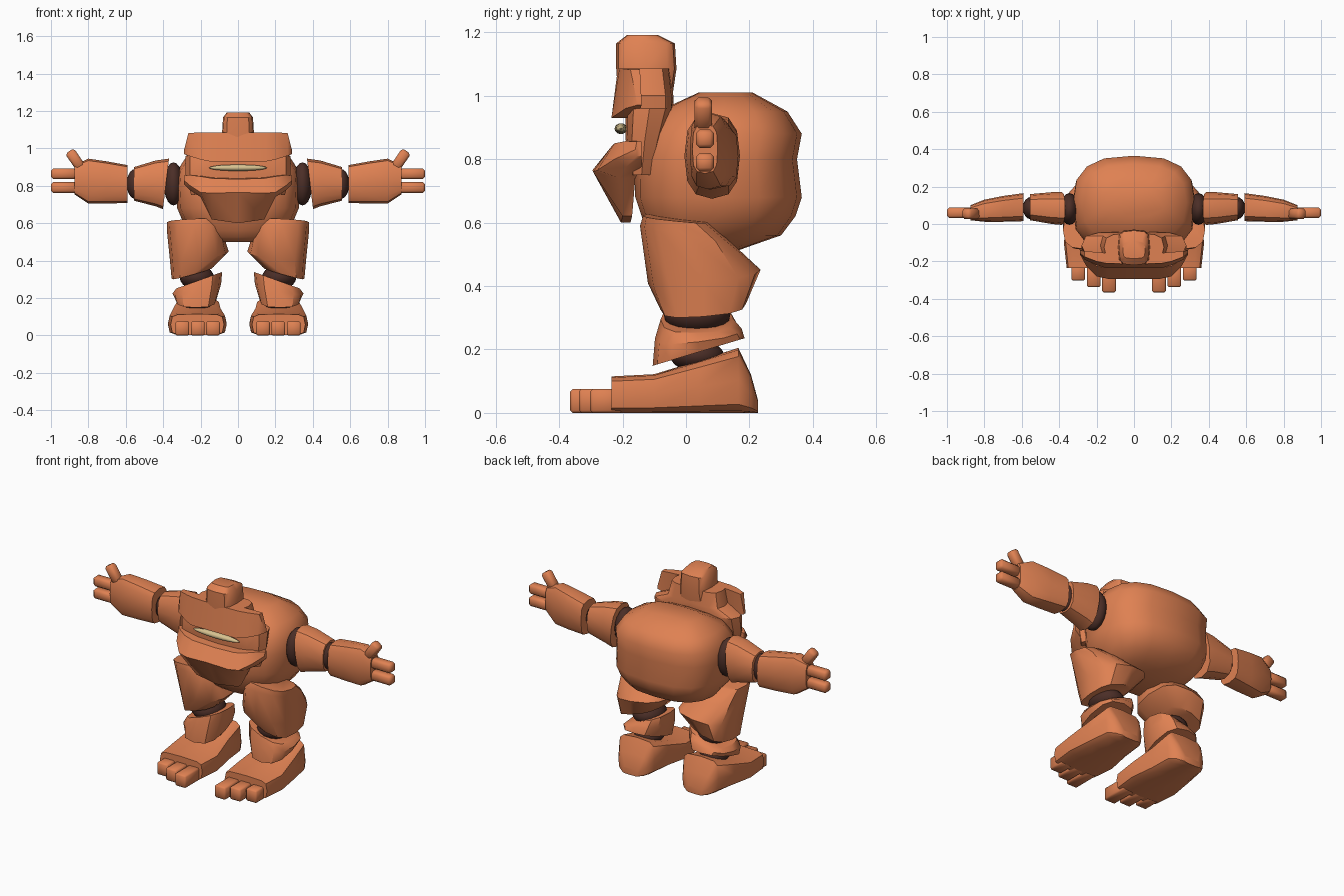
import bpy, bmesh, math
from mathutils import Matrix


def material(name, rgb):
    m = bpy.data.materials.new(name)
    m.diffuse_color = (*rgb, 1)
    return m


CLAY = material("clay_orange", (0.74, 0.22, 0.085))
DARK = material("dark_brown", (0.07, 0.027, 0.02))
TOOTH = material("tooth_cream", (0.68, 0.54, 0.28))
PLACE = {'x': lambda p, u, v: (p, u, v),
         'y': lambda p, u, v: (u, p, v),
         'z': lambda p, u, v: (u, v, p)}


def finish(name, bm, mat, mirror, angle=38):
    bmesh.ops.recalc_face_normals(bm, faces=bm.faces)
    me = bpy.data.meshes.new(name)
    bm.to_mesh(me)
    bm.free()
    me.materials.append(mat)
    ob = bpy.data.objects.new(name, me)
    bpy.context.collection.objects.link(ob)
    bpy.ops.object.select_all(action='DESELECT')
    ob.select_set(True)
    bpy.context.view_layer.objects.active = ob
    bpy.ops.object.shade_smooth_by_angle(angle=math.radians(angle))
    if mirror:
        ob.modifiers.new("mirror", 'MIRROR').use_mirror_merge = False
    return ob


def skin(name, rings, mat=CLAY, mirror=False, angle=38):
    """Bridge equal-length point rings and cap both ends."""
    bm = bmesh.new()
    rows = [[bm.verts.new(p) for p in r] for r in rings]
    n = len(rows[0])
    for a, b in zip(rows, rows[1:]):
        for i in range(n):
            bm.faces.new((a[i], a[(i + 1) % n], b[(i + 1) % n], b[i]))
    bm.faces.new(rows[0])
    bm.faces.new(rows[-1])
    return finish(name, bm, mat, mirror, angle)


def loft(name, axis, sections, n=12, e=3.0, **kw):
    """Sections: position, u0, u1, v0, v1, then optional slopes along u and v."""
    rings = []
    for p, u0, u1, v0, v1, *tilt in sections:
        tu, tv = tilt or (0, 0)
        ring = []
        for i in range(n):
            c, s = (f(math.tau * i / n) for f in (math.cos, math.sin))
            du = (u1 - u0) / 2 * math.copysign(abs(c) ** (2 / e), c)
            dv = (v1 - v0) / 2 * math.copysign(abs(s) ** (2 / e), s)
            ring.append(PLACE[axis](p + tu * du + tv * dv,
                                    (u0 + u1) / 2 + du, (v0 + v1) / 2 + dv))
        rings.append(ring)
    return skin(name, rings, **kw)


def ball(name, center, radii, mat, mirror=True):
    bm = bmesh.new()
    bmesh.ops.create_uvsphere(bm, u_segments=16, v_segments=10, radius=1,
                              matrix=Matrix.Translation(center) @ Matrix.Diagonal((*radii, 1)))
    return finish(name, bm, mat, mirror, 60)


def block(name, center, size, tilt=0, bevel=0.012):
    bm = bmesh.new()
    bmesh.ops.create_cube(bm, size=1, matrix=Matrix.Translation(center)
                          @ Matrix.Rotation(tilt, 4, 'Y') @ Matrix.Diagonal((*size, 1)))
    bmesh.ops.bevel(bm, geom=bm.edges[:], offset=bevel, segments=1, affect='EDGES')
    return finish(name, bm, CLAY, True, 50)


def across(name, half, **kw):
    """Skin sections (x, yz points) from the centre outwards on both sides."""
    full = [(-x, pts) for x, pts in reversed(half) if x > 0] + half
    return skin(name, [[(x, y, z) for y, z in pts] for x, pts in full], **kw)


# Big rounded body
loft("body", 'z', [
    (0.500, -0.14, 0.14, -0.06, 0.13), (0.525, -0.20, 0.20, -0.09, 0.20),
    (0.56, -0.26, 0.26, -0.115, 0.30), (0.62, -0.30, 0.30, -0.14, 0.345),
    (0.68, -0.325, 0.325, -0.16, 0.365), (0.80, -0.33, 0.33, -0.16, 0.35),
    (0.88, -0.325, 0.325, -0.14, 0.365), (0.95, -0.28, 0.28, -0.09, 0.32),
    (1.01, -0.17, 0.17, 0.04, 0.21)], n=16, e=2.7, angle=50)

# Face behind the mouth, and the crown knob
loft("face", 'z', [
    (0.75, -0.25, 0.25, -0.18, -0.10), (0.86, -0.28, 0.28, -0.19, -0.07),
    (0.96, -0.28, 0.28, -0.19, -0.04), (1.0, -0.18, 0.18, -0.19, -0.04),
    (1.085, -0.16, 0.16, -0.20, -0.05)], e=3.5)
loft("crown", 'z', [
    (0.95, -0.10, 0.10, -0.21, -0.05), (1.085, -0.085, 0.085, -0.22, -0.03),
    (1.165, -0.08, 0.08, -0.22, -0.035), (1.192, -0.06, 0.06, -0.185, -0.09)], e=4)

# Curved brow plate
across("brow", [
    (0.0, [(-0.16, 1.085), (-0.215, 1.085), (-0.235, 0.93), (-0.17, 0.93)]),
    (0.15, [(-0.155, 1.085), (-0.21, 1.085), (-0.235, 0.93), (-0.17, 0.93)]),
    (0.20, [(-0.15, 1.085), (-0.20, 1.085), (-0.22, 0.94), (-0.16, 0.94)]),
    (0.265, [(-0.145, 1.082), (-0.175, 1.082), (-0.19, 0.96), (-0.145, 0.96)]),
    (0.29, [(-0.14, 0.985), (-0.155, 0.985), (-0.155, 0.97), (-0.14, 0.97)])])

# Jutting lower jaw with raised corners
across("jaw", [
    (0.0, [(-0.17, 0.84), (-0.235, 0.835), (-0.295, 0.765), (-0.205, 0.60), (-0.175, 0.60)]),
    (0.14, [(-0.16, 0.845), (-0.235, 0.84), (-0.293, 0.76), (-0.20, 0.62), (-0.17, 0.62)]),
    (0.20, [(-0.15, 0.855), (-0.225, 0.85), (-0.28, 0.765), (-0.21, 0.74), (-0.16, 0.74)]),
    (0.255, [(-0.14, 0.857), (-0.19, 0.857), (-0.225, 0.80), (-0.19, 0.775), (-0.14, 0.775)]),
    (0.29, [(-0.14, 0.855), (-0.155, 0.855), (-0.16, 0.83), (-0.155, 0.81), (-0.14, 0.81)])])
ball("teeth", (0, -0.205, 0.896), (0.155, 0.02, 0.017), TOOTH, mirror=False)

# Arms
ball("shoulder_joint", (0.345, 0.08, 0.81), (0.052, 0.085, 0.115), DARK)
loft("upper_arm", 'x', [
    (0.385, -0.005, 0.17, 0.675, 0.945, 0, -0.12), (0.44, 0.0, 0.17, 0.69, 0.935),
    (0.555, 0.02, 0.16, 0.72, 0.90)], e=2.6, mirror=True)
ball("elbow_joint", (0.55, 0.085, 0.81), (0.045, 0.06, 0.08), DARK)
loft("forearm", 'x', [
    (0.59, 0.015, 0.165, 0.708, 0.91), (0.70, 0.012, 0.15, 0.705, 0.93),
    (0.80, 0.012, 0.13, 0.705, 0.945), (0.875, 0.02, 0.10, 0.755, 0.91)],
    e=3.2, mirror=True)
block("upper_finger", (0.93, 0.06, 0.864), (0.14, 0.057, 0.058))
block("lower_finger", (0.93, 0.06, 0.79), (0.14, 0.057, 0.058))
block("thumb", (0.87, 0.055, 0.94), (0.056, 0.055, 0.11), tilt=0.6)

# Legs
loft("thigh", 'z', [
    (0.612, 0.13, 0.38, -0.135, 0.07, -0.06, -0.1), (0.56, 0.085, 0.38, -0.145, 0.15, 0, -0.2),
    (0.43, 0.05, 0.365, -0.12, 0.235, -0.12, 0.12),
    (0.335, 0.13, 0.355, -0.08, 0.19, -0.28, 0.08)], e=2.8, mirror=True)
ball("knee_joint", (0.22, 0.035, 0.31), (0.092, 0.105, 0.065), DARK)
loft("shin", 'z', [
    (0.295, 0.085, 0.33, -0.08, 0.15, -0.36, 0.0), (0.25, 0.09, 0.35, -0.098, 0.175, -0.2, 0.12),
    (0.192, 0.115, 0.335, -0.105, 0.185, 0, 0.3)], e=2.7, mirror=True)
ball("ankle_joint", (0.22, 0.035, 0.18), (0.085, 0.085, 0.05), DARK)
loft("foot", 'y', [
    (-0.235, 0.075, 0.36, 0, 0.115), (-0.10, 0.06, 0.375, 0, 0.122),
    (0.04, 0.085, 0.355, 0, 0.165), (0.165, 0.095, 0.335, 0, 0.205),
    (0.205, 0.12, 0.31, 0, 0.12), (0.227, 0.16, 0.27, 0, 0.04)], e=4.5, mirror=True)
for label, x, front in (("inner", 0.133, -0.365), ("middle", 0.215, -0.337), ("outer", 0.298, -0.302)):
    block(label + "_toe", (x, (front - 0.2) / 2, 0.038), (0.074, -0.2 - front, 0.076), bevel=0.008)
